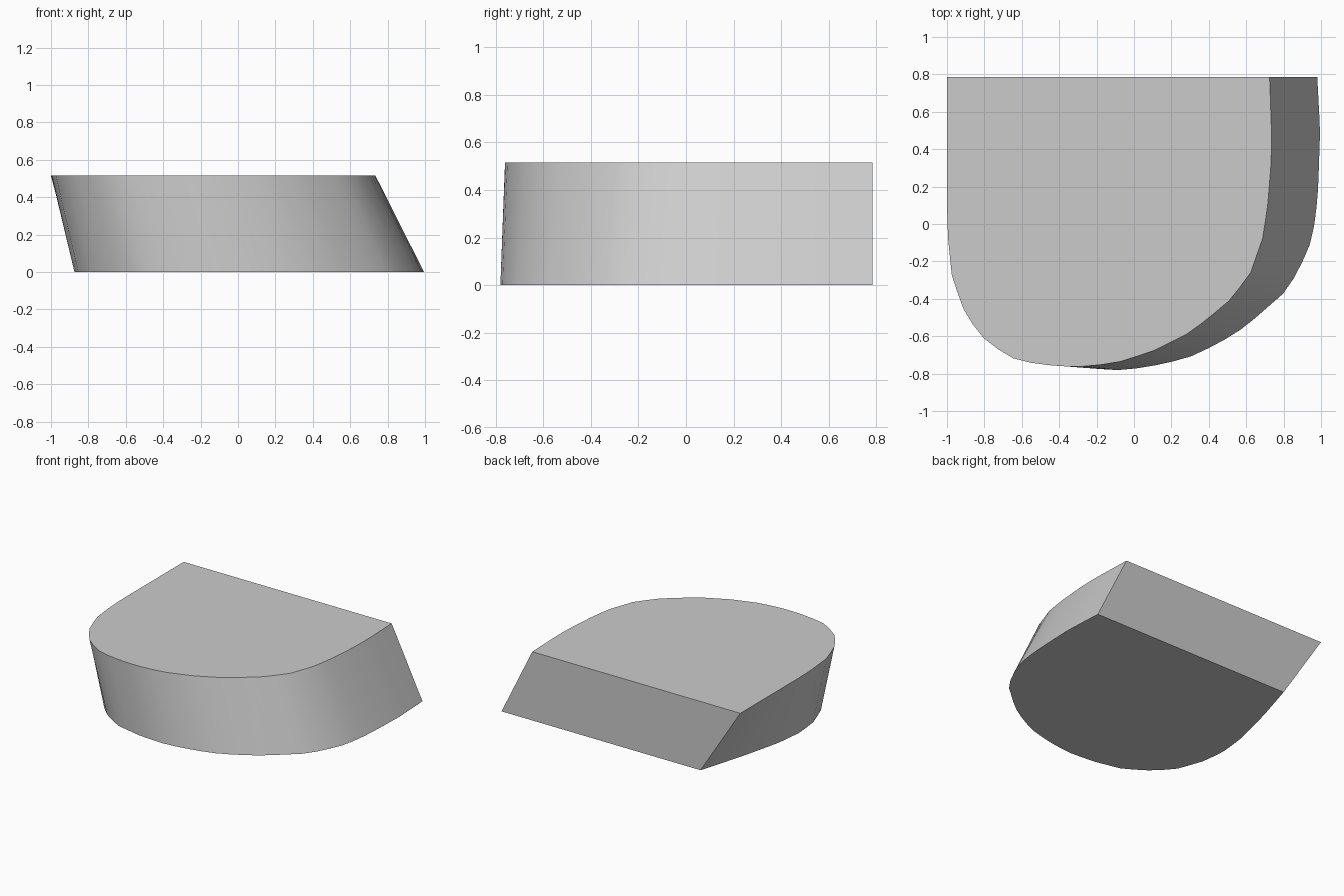
import bpy
import bmesh
from mathutils import Vector

cube = bpy.data.objects.get("Cube")
if cube:
    bpy.data.objects.remove(cube, do_unlink=True)

HEIGHT = 0.515
SAMPLES = 44

# Outlines run from the back left corner round the front to the back right corner
BOTTOM = [(.98, .785), (.995, .5), (.985, .2), (.97, .02), (.94, -.11), (.875, -.26),
          (.8, -.37), (.6, -.545), (.5, -.61), (.33, -.7), (.23, -.73), (.07, -.765),
          (-.07, -.782), (-.27, -.77), (-.5, -.72), (-.68, -.6), (-.79, -.47),
          (-.86, -.27), (-.875, -.08), (-.85, .13), (-.77, .45), (-.67, .785)]
TOP = [(.725, .785), (.735, .5), (.735, .35), (.715, .1), (.69, -.07), (.62, -.27),
       (.5, -.42), (.3, -.58), (.1, -.68), (-.07, -.735), (-.22, -.76), (-.4, -.762),
       (-.6, -.735), (-.68, -.705), (-.83, -.59), (-.92, -.44), (-.975, -.27),
       (-.995, -.07), (-1, .1), (-1, .785)]


def resample(points, z):
    """Space points evenly along an outline at height z."""
    pts = [Vector((x, y, z)) for x, y in points]
    lengths = [(b - a).length for a, b in zip(pts, pts[1:])]
    step = sum(lengths) / (SAMPLES - 1)
    result = []
    for i in range(SAMPLES):
        rest = i * step
        k = 0
        while k < len(lengths) - 1 and rest > lengths[k]:
            rest -= lengths[k]
            k += 1
        result.append(pts[k].lerp(pts[k + 1], min(rest / lengths[k], 1)))
    return result


# Slanted block: two caps joined by a lofted wall and a flat back
bm = bmesh.new()
low = [bm.verts.new(p) for p in resample(BOTTOM, 0)]
high = [bm.verts.new(p) for p in resample(TOP, HEIGHT)]
bm.faces.new(low)
bm.faces.new(high)
for i in range(SAMPLES):
    j = (i + 1) % SAMPLES
    bm.faces.new((low[i], low[j], high[j], high[i]))
bmesh.ops.recalc_face_normals(bm, faces=bm.faces)

mesh = bpy.data.meshes.new("slanted_block")
bm.to_mesh(mesh)
bm.free()
block = bpy.data.objects.new("slanted_block", mesh)
bpy.context.collection.objects.link(block)

# Plain grey
grey = bpy.data.materials.new("light grey")
grey.use_nodes = True
colour = (0.6, 0.6, 0.6, 1)
grey.diffuse_color = colour
grey.node_tree.nodes["Principled BSDF"].inputs["Base Color"].default_value = colour
mesh.materials.append(grey)

# Soft curved wall with crisp rims
bpy.ops.object.select_all(action="DESELECT")
block.select_set(True)
bpy.context.view_layer.objects.active = block
bpy.ops.object.shade_smooth_by_angle(angle=0.5)
